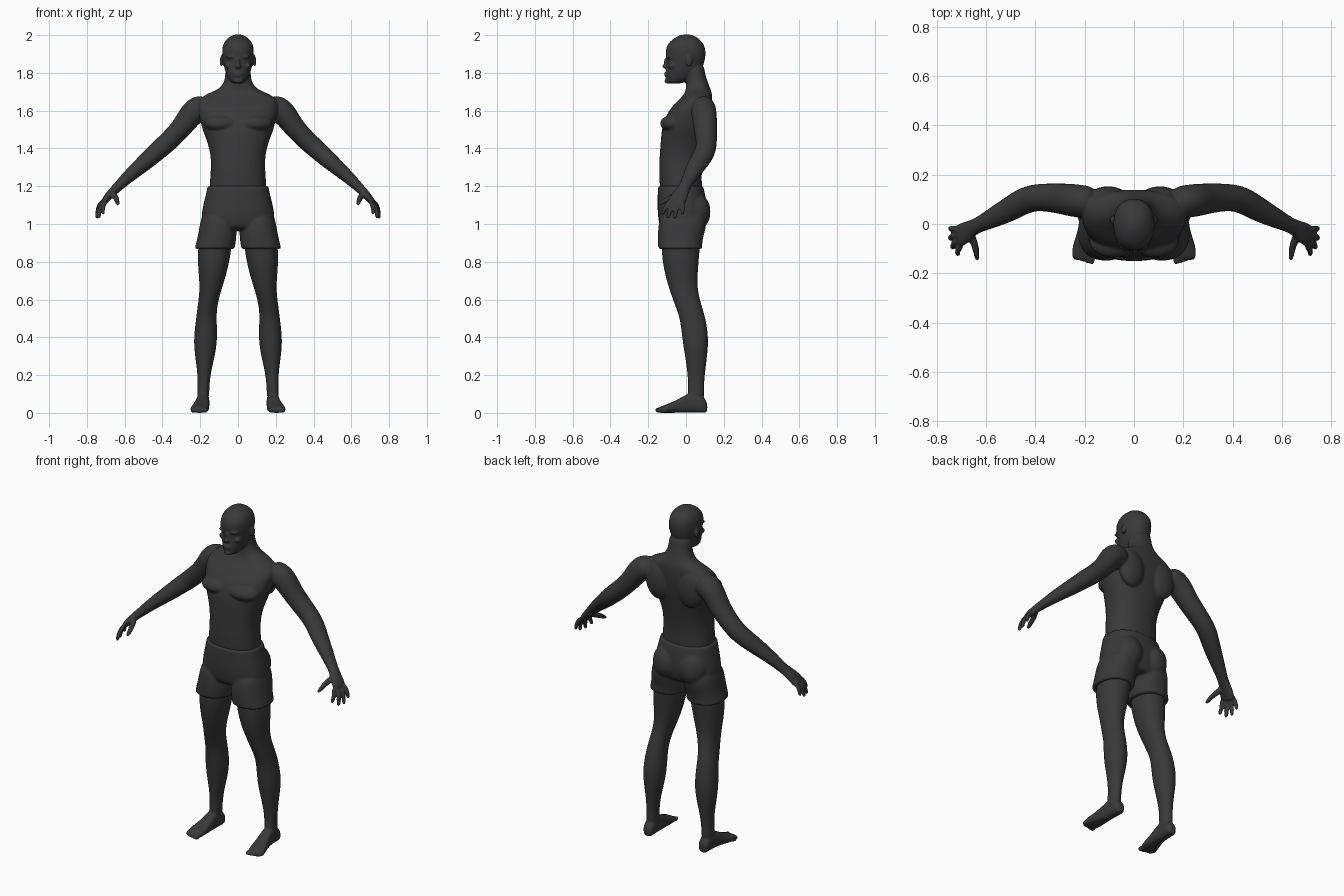
import bpy, bmesh, math
from mathutils import Vector, Matrix

SKIN = bpy.data.materials.new("dark_grey")
SKIN.diffuse_color = (0.04, 0.04, 0.04, 1)
X, Y, Z = Vector((1, 0, 0)), Vector((0, 1, 0)), Vector((0, 0, 1))


def spow(c, e):
    return math.copysign(abs(c) ** (2 / e), c)


def loft(bm, rings, e=2.2, n=16, mirror=False):
    """Skin a list of rings (center, u axis, v axis, u radius, v radius)."""
    for s in ((1, -1) if mirror else (1,)):
        loops = []
        for c, u, v, a, b in rings:
            loop = []
            for i in range(n):
                t = 2 * math.pi * i / n
                p = c + u * a * spow(math.cos(t), e) + v * b * spow(math.sin(t), e)
                loop.append(bm.verts.new((p.x * s, p.y, p.z)))
            loops.append(loop)
        for l0, l1 in zip(loops, loops[1:]):
            for i in range(n):
                j = (i + 1) % n
                bm.faces.new((l0[i], l0[j], l1[j], l1[i]))
        bm.faces.new(loops[0][::-1])
        bm.faces.new(loops[-1])


def column(bm, rows, **kw):
    """Horizontal rings from rows (z, x_in, x_out, y_front, y_back)."""
    loft(bm, [(Vector(((x0 + x1) / 2, (y0 + y1) / 2, z)), X, Y, (x1 - x0) / 2, (y1 - y0) / 2)
              for z, x0, x1, y0, y1 in rows], **kw)


def centred(bm, rows, **kw):
    """Horizontal rings from rows (z, half_width, y_front, y_back)."""
    column(bm, [(z, -w, w, y0, y1) for z, w, y0, y1 in rows], **kw)


def tube(bm, rows, n=16):
    """Sweep along a path of rows (x, y, z, width radius, thickness radius)."""
    pts = [Vector(r[:3]) for r in rows]
    rings = []
    for i, r in enumerate(rows):
        t = (pts[min(i + 1, len(pts) - 1)] - pts[max(i - 1, 0)]).normalized()
        ref = Y if abs(t.y) < 0.8 else Z
        u = (ref - t * ref.dot(t)).normalized()
        rings.append((pts[i], u, t.cross(u), r[3], r[4]))
    loft(bm, rings, e=2, n=n, mirror=True)


def blob(bm, c, r, mirror=True):
    for s in ((1, -1) if mirror else (1,)):
        m = Matrix.Translation((c[0] * s, c[1], c[2])) @ Matrix.Diagonal((*r, 1))
        bmesh.ops.create_icosphere(bm, subdivisions=2, radius=1.03, matrix=m)


def finish(bm, name, voxel, smooth):
    """Fuse the overlapping volumes into one smooth skin."""
    bmesh.ops.recalc_face_normals(bm, faces=bm.faces)
    me = bpy.data.meshes.new(name)
    bm.to_mesh(me)
    bm.free()
    me.materials.append(SKIN)
    ob = bpy.data.objects.new(name, me)
    bpy.context.collection.objects.link(ob)
    sub = ob.modifiers.new("round", "SUBSURF")
    sub.levels = sub.render_levels = 2
    rem = ob.modifiers.new("fuse", "REMESH")
    rem.mode, rem.voxel_size = "VOXEL", voxel
    sm = ob.modifiers.new("soften", "SMOOTH")
    sm.factor, sm.iterations = 0.5, smooth
    dg = bpy.context.evaluated_depsgraph_get()
    fused = bpy.data.meshes.new_from_object(ob.evaluated_get(dg))
    ob.modifiers.clear()
    ob.data = fused
    fused.materials.clear()
    fused.materials.append(SKIN)
    for p in fused.polygons:
        p.use_smooth = True
        p.material_index = 0


body = bmesh.new()

# torso and neck
centred(body, [
    (1.00, .140, -.10, .08), (1.10, .150, -.13, .09), (1.20, .152, -.140, .085),
    (1.28, .145, -.143, .083), (1.36, .143, -.141, .095), (1.44, .165, -.134, .112),
    (1.50, .190, -.130, .126), (1.56, .205, -.115, .135), (1.62, .215, -.078, .140),
    (1.66, .210, -.035, .140), (1.69, .165, -.008, .138), (1.715, .095, .000, .130),
    (1.76, .070, .000, .112), (1.80, .068, .000, .100), (1.85, .065, .000, .095)], e=2.3, n=24)
blob(body, (.088, -.070, 1.532), (.098, .069, .047))   # chest muscles
blob(body, (.105, .105, 1.57), (.085, .050, .12))      # shoulder blades

# head
centred(body, [
    (1.742, .028, -.092, -.03), (1.755, .043, -.108, .01), (1.785, .060, -.109, .06),
    (1.82, .072, -.107, .085), (1.86, .080, -.099, .100), (1.90, .086, -.111, .106),
    (1.94, .084, -.106, .102), (1.97, .070, -.083, .082), (1.992, .044, -.05, .054),
    (2.004, .018, -.02, .025)], e=2.2, n=20)
blob(body, (.088, .017, 1.862), (.009, .019, .031))             # ears
blob(body, (.034, -.090, 1.885), (.030, .017, .009))            # brows
blob(body, (.050, -.075, 1.838), (.020, .020, .016))            # cheekbones
blob(body, (0, -.106, 1.852), (.010, .013, .030), False)        # nose bridge
blob(body, (0, -.112, 1.834), (.017, .015, .011), False)        # nose tip
blob(body, (0, -.105, 1.797), (.026, .012, .006), False)        # upper lip
blob(body, (0, -.104, 1.785), (.022, .012, .006), False)        # lower lip
blob(body, (0, -.098, 1.757), (.026, .017, .014), False)        # chin

# arms down to the palms
tube(body, [
    (.150, .090, 1.625, .060, .060), (.215, .092, 1.610, .068, .075),
    (.255, .097, 1.575, .068, .066), (.296, .103, 1.510, .063, .056),
    (.380, .110, 1.426, .056, .054), (.440, .100, 1.375, .056, .051),
    (.500, .062, 1.320, .053, .045), (.587, .018, 1.246, .040, .034),
    (.645, -.010, 1.188, .029, .026), (.680, -.030, 1.155, .044, .022),
    (.706, -.048, 1.122, .049, .018), (.714, -.053, 1.108, .046, .014)])

# fingers: base and tip of each
for base, tip in [((.698, -.085, 1.125), (.715, -.127, 1.050)),
                  ((.711, -.066, 1.120), (.737, -.098, 1.028)),
                  ((.716, -.043, 1.120), (.748, -.060, 1.026)),
                  ((.714, -.020, 1.128), (.748, -.018, 1.048))]:
    a, b = Vector(base), Vector(tip)
    mid = (a + b) / 2 + Vector((.009, 0, .005))
    tube(body, [(*a, .014, .014), (*mid, .0135, .0135),
                (*b.lerp(mid, .3), .012, .012), (*b, .009, .009)], n=8)
# thumbs
tube(body, [(.668, -.030, 1.165, .020, .018), (.646, -.080, 1.140, .018, .017),
            (.639, -.118, 1.120, .014, .014), (.635, -.150, 1.100, .010, .010)], n=8)

# legs
column(body, [
    (.98, .03, .195, -.115, .085), (.87, .030, .217, -.136, .075), (.75, .055, .212, -.118, .064),
    (.66, .084, .202, -.092, .060), (.57, .110, .214, -.060, .083), (.50, .113, .223, -.032, .106),
    (.39, .107, .237, -.021, .122), (.30, .121, .229, -.006, .113), (.20, .147, .213, .009, .100),
    (.12, .151, .217, .010, .094), (.05, .155, .215, .005, .100)], e=2.1, mirror=True)

# feet, heel to toe: y, centre x, half width, height
loft(body, [(Vector((x, y, h / 2)), X, Z, w, h / 2) for y, x, w, h in [
    (.114, .184, .022, .055), (.095, .184, .034, .085), (.045, .185, .034, .112),
    (.000, .187, .036, .098), (-.05, .194, .042, .068), (-.10, .203, .051, .046),
    (-.135, .206, .046, .034), (-.148, .207, .038, .026)]], e=2.7, mirror=True)
for i in range(5):  # toes
    r = .015 - .0012 * i
    blob(body, (.171 + .018 * i, -.146 + .004 * i * i / 2, r), (r * .8, r * 1.25, r))

finish(body, "body", .006, 4)

# shorts: hip section, seat, and two leg sleeves
shorts = bmesh.new()
centred(shorts, [
    (1.203, .160, -.146, .088), (1.198, .163, -.149, .092), (1.16, .170, -.151, .102),
    (1.10, .186, -.152, .110), (1.04, .196, -.150, .110), (.985, .192, -.140, .095),
    (.965, .16, -.11, .07)], e=2.4, n=24)
blob(shorts, (.085, .050, 1.065), (.088, .083, .105))
column(shorts, [
    (1.07, .02, .185, -.13, .10), (1.00, .008, .203, -.147, .112), (.95, .006, .211, -.150, .098),
    (.91, .010, .220, -.150, .088), (.880, .015, .228, -.149, .087), (.870, .016, .230, -.148, .087),
    (.867, .017, .230, -.148, .087)], e=2.3, n=20, mirror=True)
finish(shorts, "shorts", .007, 3)
